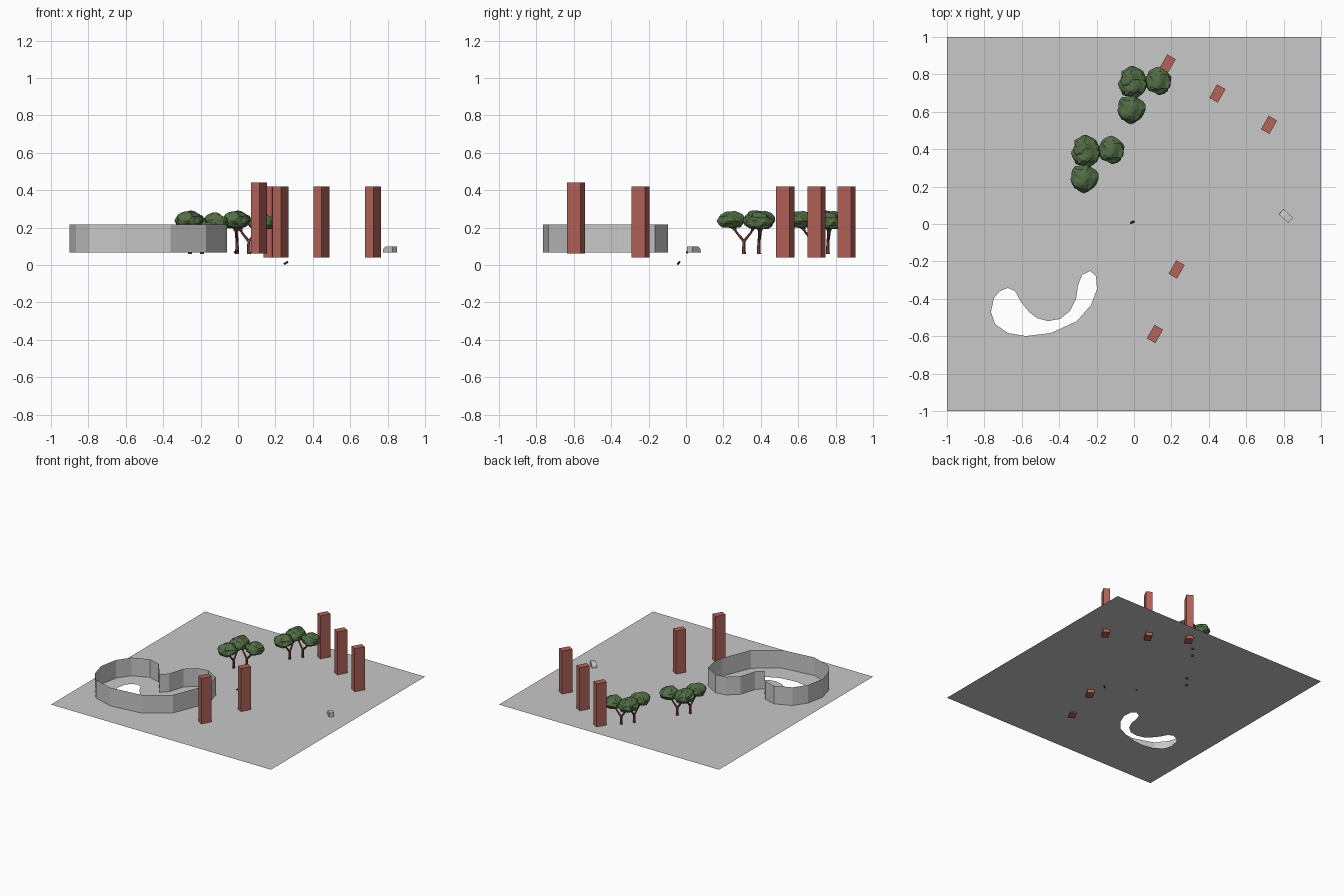
import bpy, bmesh, math
from mathutils import Vector, Matrix, noise

if "Cube" in bpy.data.objects:
    bpy.data.objects.remove(bpy.data.objects["Cube"])

GROUND = 0.066


def material(name, rgb):
    m = bpy.data.materials.new(name)
    m.diffuse_color = (*rgb, 1)
    m.use_nodes = True
    m.node_tree.nodes["Principled BSDF"].inputs["Base Color"].default_value = m.diffuse_color
    return m


GREY = material("pale_grey", (0.58, 0.58, 0.58))
BRICK = material("brick_red", (0.45, 0.125, 0.10))
BARK = material("bark_brown", (0.26, 0.075, 0.06))
LEAF = material("leaf_green", (0.085, 0.155, 0.06))
DARK = material("dark_green", (0.03, 0.045, 0.03))


def make_object(name, bm, mat):
    me = bpy.data.meshes.new(name)
    bm.to_mesh(me)
    bm.free()
    me.materials.append(mat)
    ob = bpy.data.objects.new(name, me)
    bpy.context.collection.objects.link(ob)
    return ob


def loop_edges(bm, pts, z):
    vs = [bm.verts.new((x, y, z)) for x, y in pts]
    return [bm.edges.new((vs[i], vs[(i + 1) % len(vs)])) for i in range(len(vs))]


# ground sheet with a kidney-shaped opening
pond = [(-.674, -.342), (-.636, -.358), (-.604, -.417), (-.561, -.47), (-.519, -.503),
        (-.46, -.519), (-.396, -.508), (-.342, -.465), (-.31, -.401), (-.299, -.326),
        (-.278, -.273), (-.235, -.251), (-.203, -.278), (-.198, -.348), (-.23, -.433),
        (-.305, -.519), (-.444, -.583), (-.578, -.599), (-.674, -.583), (-.743, -.535),
        (-.765, -.471), (-.749, -.396), (-.717, -.358)]
bm = bmesh.new()
edges = loop_edges(bm, [(-1, -1), (1, -1), (1, 1), (-1, 1)], GROUND)
edges += loop_edges(bm, pond, GROUND)
bmesh.ops.triangle_fill(bm, use_beauty=True, use_dissolve=False, edges=edges)
for f in bm.faces:
    f.normal_update()
    if f.normal.z < 0:
        f.normal_flip()
make_object("ground_sheet", bm, GREY)

# thin wall standing around the opening
wall = [(-.90, -.49), (-.865, -.62), (-.795, -.71), (-.63, -.765), (-.36, -.735),
        (-.17, -.60), (-.075, -.36), (-.06, -.28), (-.085, -.165), (-.20, -.095),
        (-.29, -.11), (-.37, -.18), (-.41, -.31), (-.46, -.36), (-.505, -.30),
        (-.57, -.215), (-.67, -.185), (-.80, -.24), (-.87, -.34)]
bm = bmesh.new()
ret = bmesh.ops.extrude_edge_only(bm, edges=loop_edges(bm, wall, GROUND))
for v in ret["geom"]:
    if isinstance(v, bmesh.types.BMVert):
        v.co.z = 0.215
bmesh.ops.recalc_face_normals(bm, faces=bm.faces)
make_object("curved_wall", bm, GREY)


# square brick pillars, all turned the same way
def pillar(i, x, y, z0):
    bm = bmesh.new()
    m = (Matrix.Translation((x, y, z0 + 0.19)) @ Matrix.Rotation(math.radians(60), 4, "Z")
         @ Matrix.Diagonal((0.083, 0.052, 0.38, 1)))
    bmesh.ops.create_cube(bm, size=1, matrix=m)
    make_object(f"pillar_{i}", bm, BRICK)


for i, p in enumerate([(.18, .858, .04), (.446, .698, .04), (.722, .53, .04),
                       (.228, -.243, .04), (.112, -.588, .06)]):
    pillar(i, *p)


# trees: forked trunk with a lumpy flat canopy on each branch
def limb(bm, a, b, r0, r1):
    a, b = Vector(a), Vector(b)
    d = b - a
    m = Matrix.Translation((a + b) / 2) @ d.to_track_quat("Z", "Y").to_matrix().to_4x4()
    bmesh.ops.create_cone(bm, cap_ends=True, segments=7, radius1=r0, radius2=r1,
                          depth=d.length, matrix=m)


def canopy(bm, centre, radius, height, seed):
    verts = bmesh.ops.create_icosphere(bm, subdivisions=3, radius=1)["verts"]
    for v in verts:
        n = v.co.normalized()
        n *= 0.98 + 0.24 * noise.noise(n * 1.9 + Vector((seed * 3.7, 1.3, seed)))
        n.z = max(n.z, -0.75 + 0.2 * noise.noise(n * 3))
        v.co = Vector(centre) + Vector((n.x * radius, n.y * radius, n.z * height))


def tree(name, base, crowns, offset):
    off = Vector((*offset, 0))
    trunk, leaves = bmesh.new(), bmesh.new()
    foot = Vector((*base, 0.058)) + off
    fork = Vector((*base, 0.13)) + off
    limb(trunk, foot, fork, 0.011, 0.008)
    for k, (x, y, z, r) in enumerate(crowns):
        top = Vector((x, y, z)) + off
        bend = fork.lerp(top, 0.6)
        bend.z = 0.175
        limb(trunk, fork - Vector((0, 0, .004)), bend, 0.008, 0.006)
        limb(trunk, bend, top, 0.006, 0.004)
        for side in (-1, 1):  # twigs
            limb(trunk, bend, top + Vector((side * .03, side * -.02, -.01)), 0.004, 0.003)
        canopy(leaves, top, r, 0.048, k + 2 * base[0])
    make_object(name + "_trunk", trunk, BARK)
    make_object(name + "_canopy", leaves, LEAF)


for g, offset in enumerate([(0, 0), (.251, .369)]):
    tree(f"tree_{g}_a", (-.256, .31),
         [(-.267, .242, .236, .073), (-.258, .375, .239, .072)], offset)
    tree(f"tree_{g}_b", (-.193, .39),
         [(-.258, .405, .236, .067), (-.122, .393, .228, .071)], offset)

# small bench block with a rounded low end
bm = bmesh.new()
profile = [(-.034, 0), (-.032, .014), (-.024, .026), (-.008, .034), (.034, .034), (.034, 0)]
turn = (Matrix.Translation((.812, .043, GROUND))
        @ Matrix.Rotation(math.radians(-42), 4, "Z"))
face = bm.faces.new([bm.verts.new((x, -.0185, z)) for x, z in profile])
ret = bmesh.ops.extrude_face_region(bm, geom=[face])
for v in ret["geom"]:
    if isinstance(v, bmesh.types.BMVert):
        v.co.y = .0185
bmesh.ops.recalc_face_normals(bm, faces=bm.faces)
bmesh.ops.transform(bm, matrix=turn, verts=bm.verts)
make_object("bench_block", bm, GREY)


# two tiny dark pieces: one on the sheet, one below it
def small_piece(name, a, b):
    bm = bmesh.new()
    limb(bm, a, b, 0.006, 0.005)
    low = min(v.co.z for v in bm.verts)
    if low < 0.03:
        bmesh.ops.translate(bm, verts=bm.verts, vec=(0, 0, -low))
    make_object(name, bm, DARK)


small_piece("small_piece_upper", (-.019, .005, .066), (.001, .014, .077))
small_piece("small_piece_lower", (.247, -.043, .008), (.267, -.034, .020))
